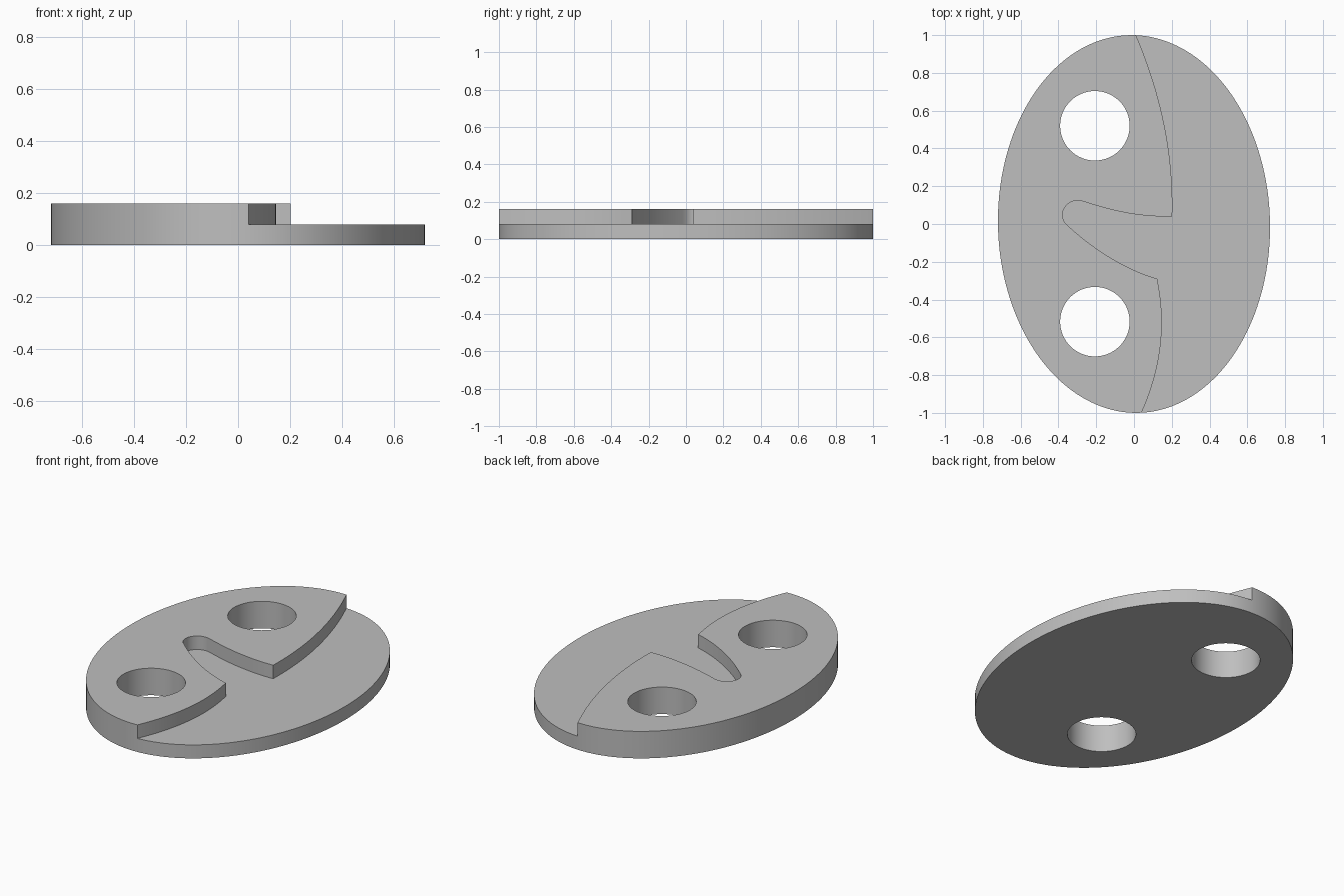
import bpy
import bmesh
from math import cos, sin, pi, radians
from mathutils import Vector
from mathutils.geometry import interpolate_bezier

if "Cube" in bpy.data.objects:
    bpy.data.objects.remove(bpy.data.objects["Cube"], do_unlink=True)

THICK, STEP = 0.16, 0.08
TILT = 0.025

grey = bpy.data.materials.new("plain_grey")
grey.use_nodes = True
colour = (0.52, 0.52, 0.52, 1)
grey.diffuse_color = colour
grey.node_tree.nodes["Principled BSDF"].inputs["Base Color"].default_value = colour


def prism(name, outline, z0, z1):
    """Extrude a closed 2D outline between two heights."""
    bm = bmesh.new()
    face = bm.faces.new([bm.verts.new((x, y, z0)) for x, y in outline])
    top = bmesh.ops.extrude_face_region(bm, geom=[face])["geom"]
    verts = [g for g in top if isinstance(g, bmesh.types.BMVert)]
    bmesh.ops.translate(bm, verts=verts, vec=(0, 0, z1 - z0))
    bmesh.ops.recalc_face_normals(bm, faces=bm.faces)
    mesh = bpy.data.meshes.new(name)
    bm.to_mesh(mesh)
    bm.free()
    mesh.materials.append(grey)
    obj = bpy.data.objects.new(name, mesh)
    bpy.context.collection.objects.link(obj)
    return obj


def ellipse(cx, cy, rx, ry, n, turn=0):
    pts = []
    for i in range(n):
        u, v = rx * cos(2 * pi * i / n), ry * sin(2 * pi * i / n)
        pts.append((cx + u * cos(turn) - v * sin(turn), cy + u * sin(turn) + v * cos(turn)))
    return pts


def bow(x_max, y_mid, radius, y0, y1, n=24):
    """Shallow arc bulging toward +x."""
    ys = [y0 + (y1 - y0) * i / n for i in range(n + 1)]
    return [(x_max - (y - y_mid) ** 2 / (2 * radius), y) for y in ys]


def bezier(*ctrl, n=20):
    p0, h0, h1, p1 = [Vector(c) for c in ctrl]
    return [(p.x, p.y) for p in interpolate_bezier(p0, h0, h1, p1, n)]


# Oval plate at full thickness
plate = prism("stepped_oval_plate", ellipse(0, 0, 0.72, 1, 160, TILT), 0, THICK)

# Lowered half: bowed edges with a hooked notch between them
edge = bow(0.203, 0.1, 2.1, 1.1, 0.04)
edge += bezier((0.203, 0.04), (0.03, 0.035), (-0.12, 0.07), (-0.27, 0.12))[1:]
edge += bezier((-0.27, 0.12), (-0.35, 0.145), (-0.41, 0.06), (-0.36, 0))[1:]
edge += bezier((-0.36, 0), (-0.22, -0.13), (-0.05, -0.24), (0.123, -0.29))[1:]
edge += bow(0.147, -0.52, 1.07, -0.29, -1.1)[1:]
edge += [(1, -1.1), (1, 1.1)]
cutters = [prism("step_cutter", edge, STEP, 0.3)]

# Two round through holes
for label, y in (("back", 0.52), ("front", -0.517)):
    cutters.append(prism(label + "_hole_cutter", ellipse(-0.207, y, 0.184, 0.184, 64), -0.1, 0.3))

for cutter in cutters:
    mod = plate.modifiers.new(cutter.name, "BOOLEAN")
    mod.operation = "DIFFERENCE"
    mod.solver = "EXACT"
    mod.object = cutter

# Apply the cuts, then drop the cutters
bpy.context.view_layer.objects.active = plate
plate.select_set(True)
for mod in list(plate.modifiers):
    bpy.ops.object.modifier_apply(modifier=mod.name)
for cutter in cutters:
    bpy.data.objects.remove(cutter, do_unlink=True)

bpy.ops.object.shade_smooth_by_angle(angle=radians(30))
